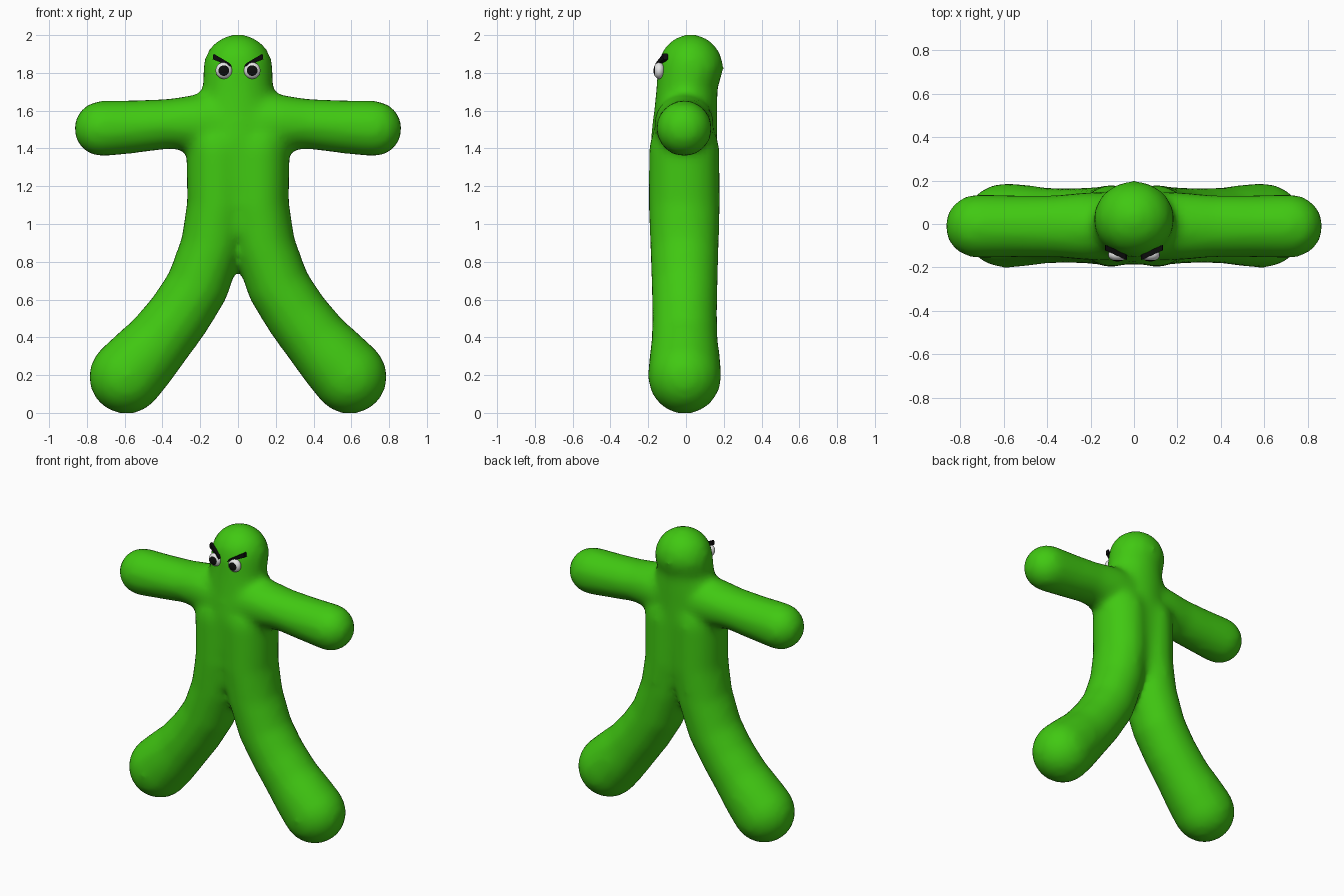
import bpy, bmesh, math
from mathutils import Vector

if "Cube" in bpy.data.objects:
    bpy.data.objects.remove(bpy.data.objects["Cube"])


def material(name, rgb):
    m = bpy.data.materials.new(name)
    m.diffuse_color = (*rgb, 1)
    m.use_nodes = True
    m.node_tree.nodes["Principled BSDF"].inputs["Base Color"].default_value = m.diffuse_color
    return m


GREEN = material("leaf green", (0.052, 0.58, 0.006))
WHITE = material("eye white", (0.8, 0.8, 0.8))
BLACK = material("black", (0.004, 0.004, 0.004))


def make_object(name, bm, mats):
    bmesh.ops.recalc_face_normals(bm, faces=bm.faces[:])
    me = bpy.data.meshes.new(name)
    bm.to_mesh(me)
    bm.free()
    for m in mats:
        me.materials.append(m)
    ob = bpy.data.objects.new(name, me)
    bpy.context.collection.objects.link(ob)
    return ob


def tube(bm, path, n=24, grow=0.008):
    """Round-ended tube. Path points: x, y, z, half width, half depth."""
    pts = [(Vector(p[:3]), p[3] + grow, p[4] + grow) for p in path]

    def direction(i):
        a, b = pts[max(i - 1, 0)][0], pts[min(i + 1, len(pts) - 1)][0]
        d = b - a
        d.y = 0
        return d.normalized()

    secs = []
    for i, (c, w, d) in enumerate(pts):
        t = direction(i)
        steps = [math.radians(a) for a in (80, 65, 50, 35, 18)]
        if i == 0:
            secs += [(c - t * w * math.sin(a), w * math.cos(a), d * math.cos(a), t) for a in steps]
        secs.append((c, w, d, t))
        if i == len(pts) - 1:
            secs += [(c + t * w * math.sin(a), w * math.cos(a), d * math.cos(a), t)
                     for a in reversed(steps)]
    rings = []
    for c, w, d, t in secs:
        side = Vector((t.z, 0, -t.x))
        rings.append([bm.verts.new(c + side * w * math.cos(k * math.tau / n)
                                   + Vector((0, d * math.sin(k * math.tau / n), 0)))
                      for k in range(n)])
    for a, b in zip(rings, rings[1:]):
        for k in range(n):
            bm.faces.new((a[k], a[(k + 1) % n], b[(k + 1) % n], b[k]))
    bm.faces.new(rings[0])
    bm.faces.new(rings[-1])


# Body: torso with head, arms and legs melted into one soft skin
bm = bmesh.new()
tube(bm, [(0, -0.01, 1.00, 0.12, 0.15), (0, -0.01, 1.20, 0.19, 0.165),
          (0, -0.01, 1.45, 0.21, 0.17), (0, 0.0, 1.62, 0.20, 0.16),
          (0, 0.005, 1.72, 0.177, 0.155), (0, 0.025, 1.82, 0.178, 0.168)])
for s in (-1, 1):
    # arm
    tube(bm, [(s * 0.05, -0.01, 1.53, 0.15, 0.15), (s * 0.22, -0.01, 1.535, 0.142, 0.15),
              (s * 0.37, -0.01, 1.53, 0.125, 0.135), (s * 0.55, -0.01, 1.515, 0.133, 0.135),
              (s * 0.72, -0.01, 1.505, 0.141, 0.14)])
    # leg, running up one side of the torso
    tube(bm, [(s * 0.59, -0.007, 0.193, 0.192, 0.188), (s * 0.50, -0.007, 0.29, 0.182, 0.18),
              (s * 0.415, -0.007, 0.385, 0.168, 0.168), (s * 0.31, -0.007, 0.52, 0.162, 0.165),
              (s * 0.215, -0.007, 0.67, 0.16, 0.168), (s * 0.14, -0.008, 0.88, 0.158, 0.175),
              (s * 0.105, -0.01, 1.10, 0.158, 0.182), (s * 0.105, -0.01, 1.40, 0.162, 0.18)])
body = make_object("body", bm, [GREEN])
remesh = body.modifiers.new("melt", 'REMESH')
remesh.mode = 'VOXEL'
remesh.voxel_size = 0.025
remesh.use_smooth_shade = True
smooth = body.modifiers.new("soften", 'SMOOTH')
smooth.factor = 0.5
smooth.iterations = 9

for s, label in ((-1, "left"), (1, "right")):
    # Eye: flattened ball facing forward, pupil on its front rings
    bm = bmesh.new()
    bmesh.ops.create_uvsphere(bm, u_segments=20, v_segments=18, radius=1)
    for f in bm.faces:
        f.smooth = True
        f.material_index = 1 if f.calc_center_median().z > math.cos(math.radians(40)) else 0
    for v in bm.verts:
        x, y, z = v.co
        v.co = (s * 0.075 + x * 0.044, -0.142 - z * 0.03, 1.812 + y * 0.044)
    make_object(label + "_eye", bm, [WHITE, BLACK])

    # Eyebrow: tapered slanted bar, wide at the outer end
    bm = bmesh.new()
    outline = [(0.032, -0.165, 1.832), (0.042, -0.162, 1.850),
               (0.130, -0.122, 1.902), (0.134, -0.120, 1.872)]
    front = [bm.verts.new((s * x, y, z)) for x, y, z in outline]
    back = [bm.verts.new((s * x, y + 0.025, z)) for x, y, z in outline]
    bm.faces.new(front)
    bm.faces.new(back[::-1])
    for k in range(4):
        j = (k + 1) % 4
        bm.faces.new((front[k], front[j], back[j], back[k]))
    make_object(label + "_eyebrow", bm, [BLACK])
